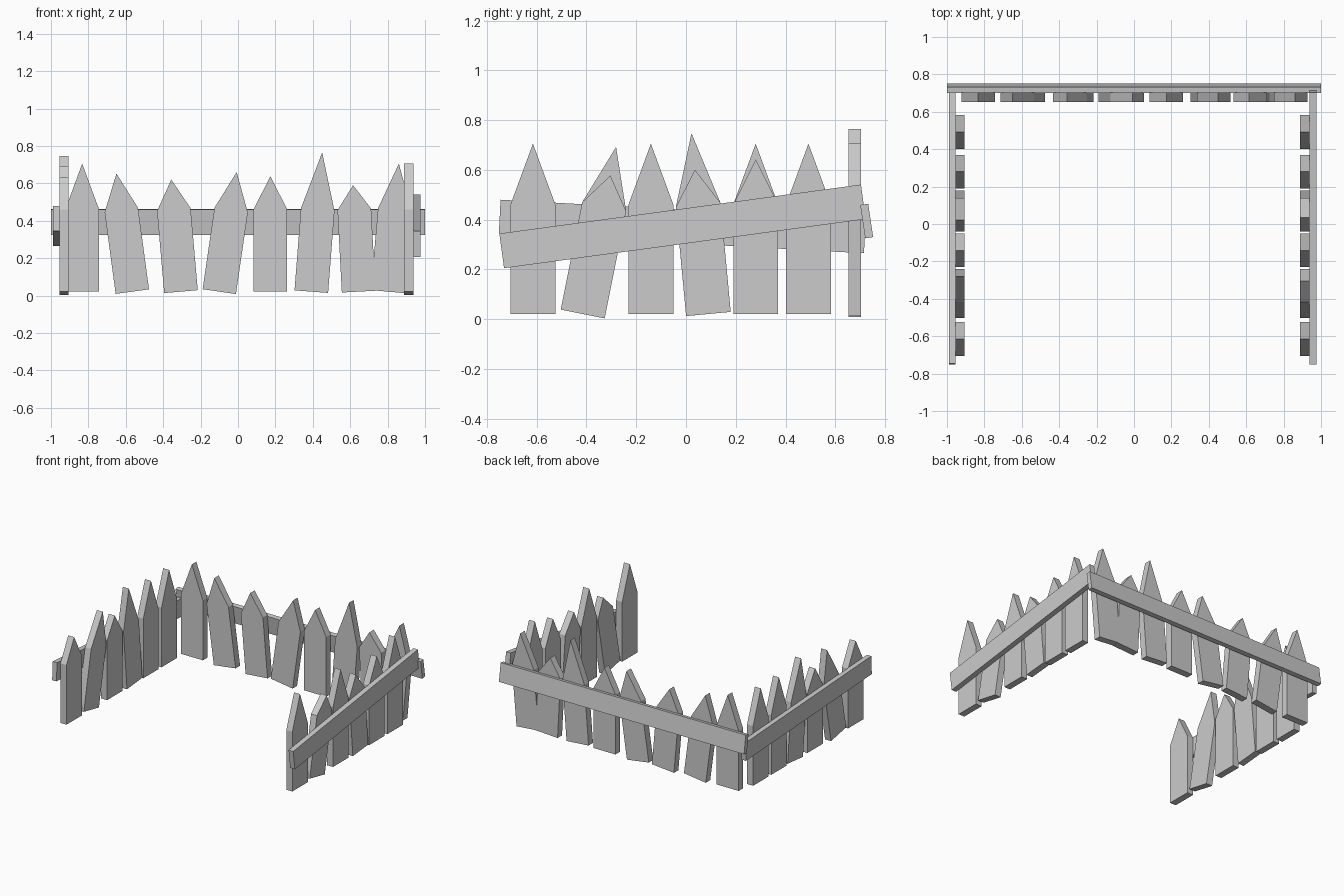
import bpy, bmesh
from mathutils import Vector

if "Cube" in bpy.data.objects:
    bpy.data.objects.remove(bpy.data.objects["Cube"])

W, SHOULDER = 0.18, 0.44   # picket width and height of its straight part


def prism(name, profile, axis, lo, hi):
    """Extrude a 2D profile along x or y between lo and hi."""
    def place(p, d):
        return (d, p[0], p[1]) if axis == 'x' else (p[0], d, p[1])
    bm = bmesh.new()
    a = [bm.verts.new(place(p, lo)) for p in profile]
    b = [bm.verts.new(place(p, hi)) for p in profile]
    n = len(profile)
    bm.faces.new(a)
    bm.faces.new(b[::-1])
    for i in range(n):
        j = (i + 1) % n
        bm.faces.new((a[i], b[i], b[j], a[j]))
    bmesh.ops.recalc_face_normals(bm, faces=bm.faces)
    mesh = bpy.data.meshes.new(name)
    bm.to_mesh(mesh)
    bm.free()
    ob = bpy.data.objects.new(name, mesh)
    bpy.context.collection.objects.link(ob)
    return ob


def picket(name, base, tip, axis, lo, hi):
    """Pointed board leaning from its base centre towards its tip."""
    base, tip = Vector((base, 0.021)), Vector(tip)
    up = (tip - base).normalized()
    side = Vector((up.y, -up.x)) * W / 2
    top = base + up * SHOULDER
    prism(name, [base - side, base + side, top + side, tip, top - side], axis, lo, hi)


# back pickets: base centre x, tip (x, z)
back = [(-0.833, (-0.833, 0.705)), (-0.565, (-0.65, 0.652)), (-0.305, (-0.357, 0.62)),
        (-0.10, (-0.007, 0.66)), (0.173, (0.173, 0.637)), (0.392, (0.45, 0.765)),
        (0.645, (0.615, 0.59)), (0.80, (0.86, 0.705))]
for i, (base, tip) in enumerate(back):
    picket(f"back_picket_{i + 1}", base, tip, 'y', 0.652, 0.704)

# side pickets: base centre y, left tip, right tip
sides = [(-0.615, (-0.615, 0.632), (-0.615, 0.705)),
         (-0.415, (-0.281, 0.692), (-0.304, 0.577)),
         (-0.141, (-0.141, 0.61), (-0.141, 0.705)),
         (0.09, (0.022, 0.747), (0.036, 0.60)),
         (0.28, (0.28, 0.705), (0.28, 0.642)),
         (0.492, (0.492, 0.705), (0.492, 0.705))]
for i, (base, left, right) in enumerate(sides):
    picket(f"left_picket_{i + 1}", base, left, 'x', -0.955, -0.906)
    picket(f"right_picket_{i + 1}", base, right, 'x', 0.888, 0.937)

# rails: the side ones slope lengthwise, the back one leans outwards at the foot
prism("left_rail", [(-0.752, 0.345), (0.715, 0.265), (0.722, 0.40), (-0.745, 0.48)],
      'x', -0.99, -0.955)
prism("right_rail", [(-0.731, 0.205), (0.722, 0.402), (0.703, 0.541), (-0.75, 0.344)],
      'x', 0.938, 0.976)
prism("back_rail", [(0.72, 0.325), (0.752, 0.33), (0.732, 0.464), (0.70, 0.459)],
      'x', -1.0, 1.0)
